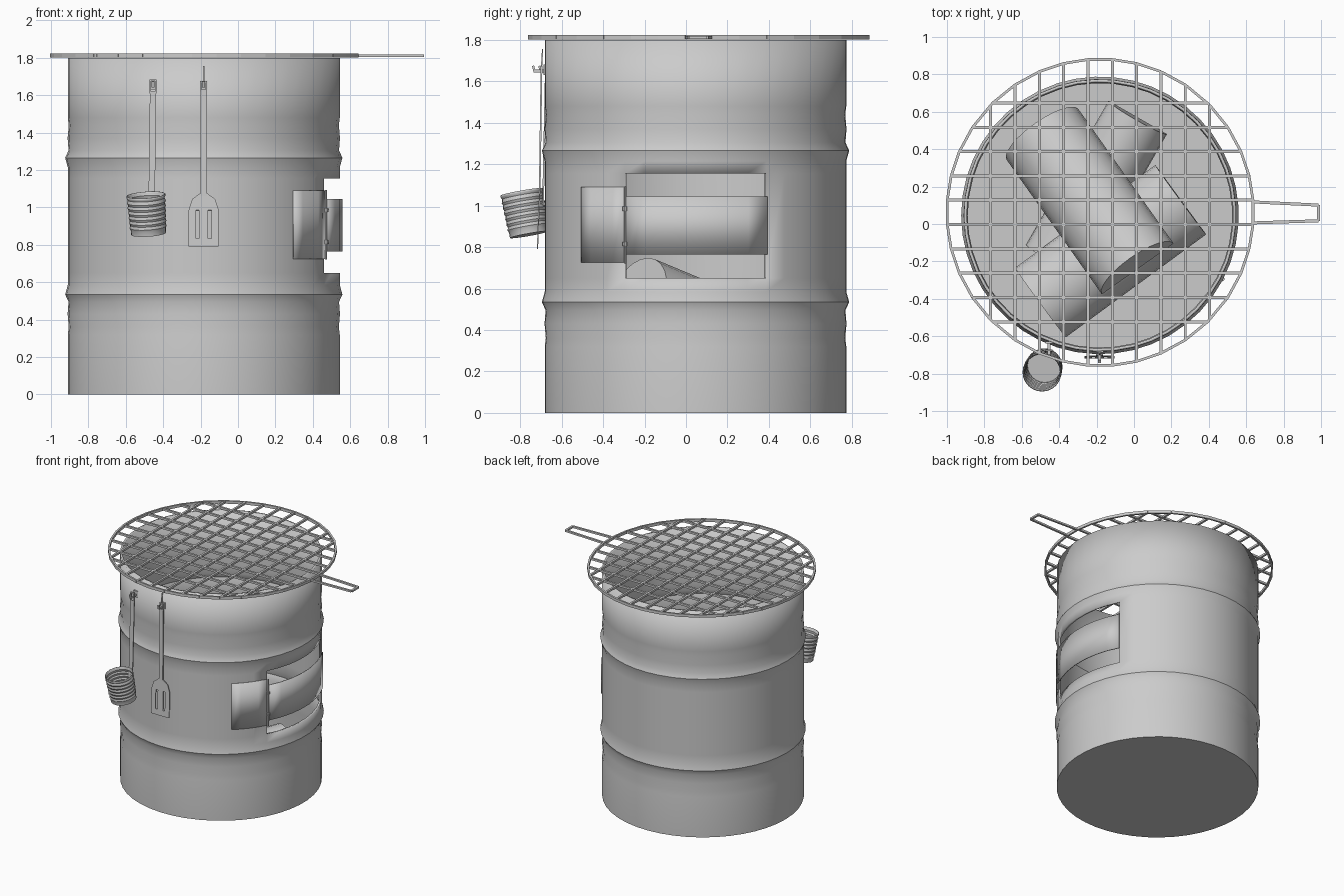
import bpy, bmesh, math
from math import sin, cos, radians, sqrt, pi
from mathutils import Vector, Matrix, Euler

if "Cube" in bpy.data.objects:
    bpy.data.objects.remove(bpy.data.objects["Cube"])

CX, CY = -0.182, 0.046          # barrel axis


def finish(name, bm, smooth=None, solid=0, offset=-1, matrix=None):
    if matrix:
        bm.transform(matrix)
    bmesh.ops.remove_doubles(bm, verts=bm.verts, dist=1e-5)
    bmesh.ops.recalc_face_normals(bm, faces=bm.faces)
    me = bpy.data.meshes.new(name)
    bm.to_mesh(me)
    bm.free()
    ob = bpy.data.objects.new(name, me)
    bpy.context.collection.objects.link(ob)
    if solid:
        m = ob.modifiers.new("thickness", 'SOLIDIFY')
        m.thickness, m.offset = solid, offset
    if smooth:
        bpy.ops.object.select_all(action='DESELECT')
        ob.select_set(True)
        bpy.context.view_layer.objects.active = ob
        bpy.ops.object.shade_smooth_by_angle(angle=radians(smooth))
    return ob


def lathe(profile, angles, closed=True, bottom=True, skip=None):
    bm = bmesh.new()
    rings = [[bm.verts.new((r * cos(a), r * sin(a), z)) for a in angles] for r, z in profile]
    n = len(angles)
    for i in range(len(rings) - 1):
        for j in range(n if closed else n - 1):
            k = (j + 1) % n
            if skip and skip(i, j):
                continue
            bm.faces.new((rings[i][j], rings[i][k], rings[i + 1][k], rings[i + 1][j]))
    if bottom:
        bm.faces.new(rings[0][::-1])
    return bm


def bar(bm, a, b, w, h, up=(0, 0, 1)):
    # rectangular bar from a to b
    a, b = Vector(a), Vector(b)
    d = (b - a).normalized()
    s = d.cross(Vector(up)).normalized()
    u = s.cross(d)
    m = Matrix((s, d, u)).transposed().to_4x4()
    m.translation = (a + b) / 2
    bmesh.ops.create_cube(bm, size=1, matrix=m @ Matrix.Diagonal((w, (b - a).length, h, 1)))


# barrel shell with ribs and a fire opening on the right
half = [(.728, 0), (.728, .32), (.723, .36), (.729, .43), (.724, .495), (.742, .535), (.728, .585)]
H = 1.80
profile = half + [(.728, .65), (.728, 1.155)] + [(r, H - z) for r, z in reversed(half)]
ANG = [radians(-28 + 8 * k) for k in range(45)]
hole_row = len(half)
bm = lathe(profile, ANG, skip=lambda i, j: i == hole_row and j < 7)
finish("barrel", bm, 35, .016, matrix=Matrix.Translation((CX, CY, 0)))


# curved plates: door across the opening and hinge leaf on the barrel
def curved_plate(name, r, a0, a1, z0, z1, n=8):
    ang = [radians(a0 + (a1 - a0) * k / n) for k in range(n + 1)]
    bm = lathe([(r, z0), (r, z1)], ang, closed=False, bottom=False)
    finish(name, bm, 35, .008, matrix=Matrix.Translation((CX, CY, 0)))


curved_plate("door_band", .741, -27, 28, .765, 1.045, 7)
curved_plate("hinge_leaf", .732, -49, -28, .725, 1.09, 4)

# hinge pin with two knuckles
bm = bmesh.new()
px, py = CX + .736 * cos(radians(-27.5)), CY + .736 * sin(radians(-27.5))
for z, r, h in ((.907, .006, .37), (.985, .013, .02), (.815, .013, .02)):
    bmesh.ops.create_cone(bm, cap_ends=True, segments=10, radius1=r, radius2=r, depth=h,
                          matrix=Matrix.Translation((px, py, z)))
finish("door_hinge", bm, 35)

# grill grate: crossing bars that end on a polygon rim
GX, GY, R, ZG = -.181, .062, .82, 1.812
bm = bmesh.new()
rim = set()
for k in range(10):
    o = -.585 + .13 * k
    e = sqrt(R * R - o * o)
    bar(bm, (GX + o, GY - e, ZG), (GX + o, GY + e, ZG), .016, .016)
    bar(bm, (GX - e, GY + o, ZG), (GX + e, GY + o, ZG), .016, .016)
    for s in (-e, e):
        rim.add(math.atan2(s, o))
        rim.add(math.atan2(o, s))
rim = sorted(rim)
rim = [a for i, a in enumerate(rim) if i == 0 or a - rim[i - 1] > .03]
pts = [(GX + R * cos(a), GY + R * sin(a), ZG) for a in rim]
for i in range(len(pts)):
    bar(bm, pts[i - 1], pts[i], .014, .022)
finish("grill_grate", bm)

# grate handle
bm = bmesh.new()
h = [(.635, .118, ZG), (.987, .101, ZG), (.987, .017, ZG), (.635, .006, ZG)]
for a, b in zip(h, h[1:]):
    bar(bm, a, b, .016, .014)
finish("grate_handle", bm)


# split logs: half cylinders, flat side down
def split_log(name, a, b, r, height):
    a, b = Vector(a), Vector(b)
    d = (b - a).normalized()
    s = Vector((0, 0, 1)).cross(d).normalized()
    u = d.cross(s)
    bm = bmesh.new()
    ends = []
    for p in (a, b):
        ends.append([bm.verts.new(p + s * r * cos(pi * k / 12) + u * height * sin(pi * k / 12))
                     for k in range(13)])
    A, B = ends
    for k in range(13):
        bm.faces.new((A[k - 1], A[k], B[k], B[k - 1]))
    bm.faces.new(A)
    bm.faces.new(B)
    finish(name, bm, 40)


split_log("top_log", (-.49, .48, .24), (.02, -.24, .54), .235, .22)
split_log("cross_log", (-.5, -.42, .2), (.25, .13, .22), .23, .2)
split_log("bottom_log", (-.42, -.2, .02), (.02, .57, .1), .18, .18)

# ridged tin cup
cup = [(.094, 0)]
for k in range(6):
    z = .025 + .027 * k
    cup += [(.094 + .001 * k, z), (.099 + .001 * k, z + .012)]
cup += [(.099, .19), (.104, .2), (.104, .21)]
M = Matrix.Translation((-.478, -.757, .86)) @ Euler((radians(10), radians(-4), 0)).to_matrix().to_4x4()
bm = lathe(cup, [2 * pi * k / 24 for k in range(24)])
finish("ladle_cup", bm, 35, .004, matrix=M)

# ladle handle
bm = bmesh.new()
FRONT = (0, -1, 0)
bar(bm, (-.462, -.69, 1.0), (-.454, -.677, 1.62), .034, .008, FRONT)
for dx in (-.015, .015):
    bar(bm, (-.454 + dx, -.677, 1.61), (-.454 + dx, -.676, 1.685), .008, .008, FRONT)
bar(bm, (-.473, -.676, 1.68), (-.435, -.676, 1.68), .01, .008, FRONT)
finish("ladle_handle", bm)

# spatula blade with two slots
xs = [-.264, -.225, -.208, -.16, -.143, -.103]
rows = [(.79, 1), (.835, 1), (.985, 1), (1.045, .76), (1.075, .25)]
bm = bmesh.new()
g = [[bm.verts.new((-.184 + (x + .184) * f, -.717 + (z - .79) * .04, z)) for x in xs] for z, f in rows]
for i in range(len(rows) - 1):
    for j in range(5):
        if not (i == 1 and j in (1, 3)):
            bm.faces.new((g[i][j], g[i][j + 1], g[i + 1][j + 1], g[i + 1][j]))
finish("spatula_blade", bm, solid=.006, offset=0)

# spatula handle with thin tip
bm = bmesh.new()
bar(bm, (-.184, -.706, 1.06), (-.184, -.698, 1.63), .034, .008, FRONT)
for dx in (-.014, .014):
    bar(bm, (-.184 + dx, -.698, 1.62), (-.184 + dx, -.697, 1.675), .008, .008, FRONT)
bar(bm, (-.2, -.697, 1.67), (-.168, -.697, 1.67), .01, .008, FRONT)
bar(bm, (-.184, -.697, 1.67), (-.184, -.692, 1.755), .008, .006, FRONT)
finish("spatula_handle", bm)

# hooks on the barrel
for name, x, y in (("ladle_hook", -.454, -.628), ("spatula_hook", -.184, -.675)):
    bm = bmesh.new()
    out = -.7 if x < -.3 else -.73
    bar(bm, (x, y, 1.65), (x, out, 1.65), .016, .014)
    bar(bm, (x, out, 1.643), (x, out - .008, 1.675), .016, .01, FRONT)
    bar(bm, (x, y - .006, 1.63), (x, y - .006, 1.68), .04, .012, FRONT)
    finish(name, bm)
